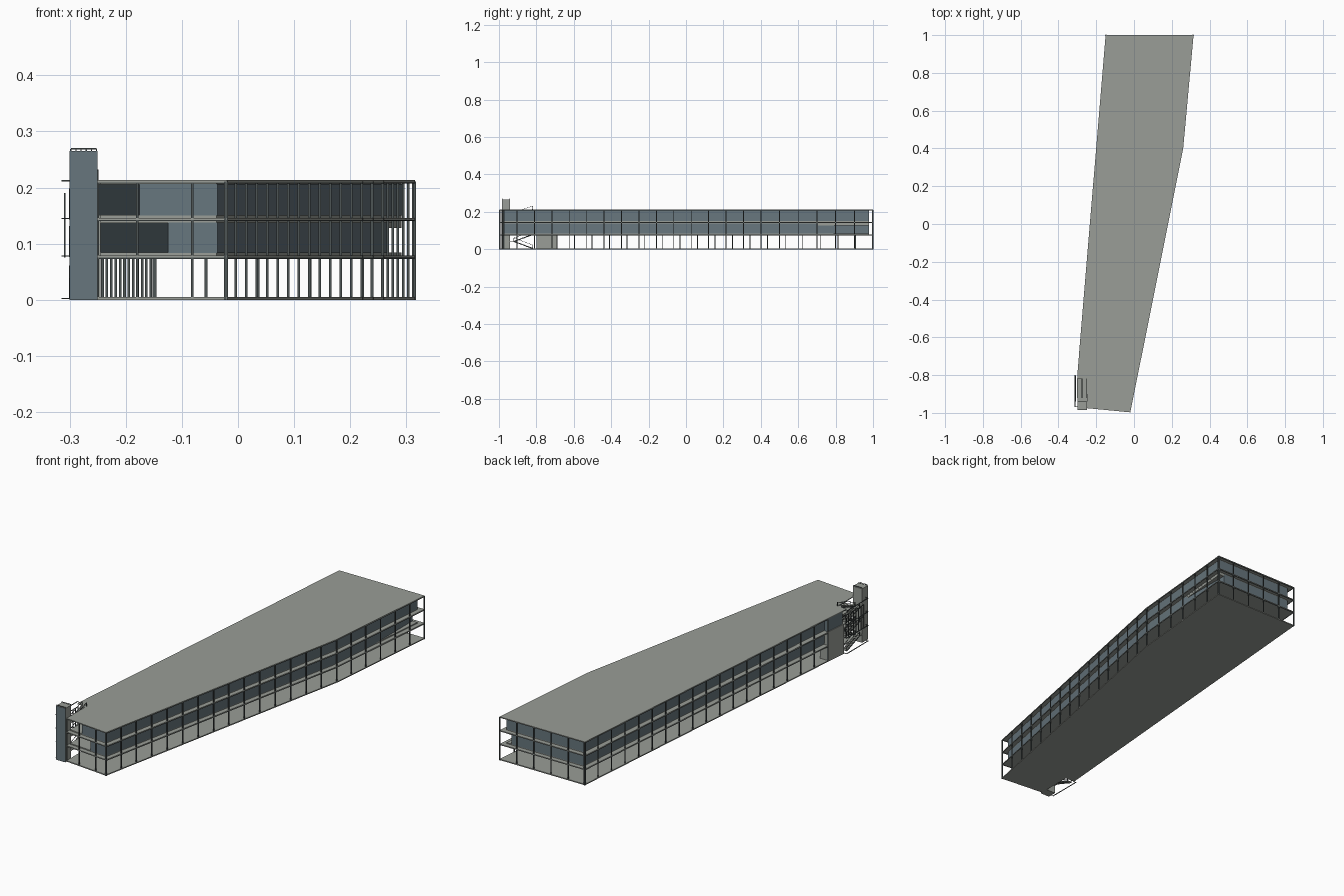
import bpy, bmesh
from mathutils import Vector, Matrix

cube = bpy.data.objects.get("Cube")
if cube:
    bpy.data.objects.remove(cube)


def material(name, r, g, b):
    m = bpy.data.materials.new(name)
    m.use_nodes = True
    m.diffuse_color = (r, g, b, 1)
    m.node_tree.nodes["Principled BSDF"].inputs["Base Color"].default_value = (r, g, b, 1)
    return m


CONCRETE = material("warm grey concrete", 0.32, 0.34, 0.31)
GLASS = material("blue grey glass", 0.135, 0.18, 0.205)
STEEL = material("dark steel", 0.075, 0.09, 0.09)


def finish(bm, name, *mats):
    bmesh.ops.recalc_face_normals(bm, faces=bm.faces)
    mesh = bpy.data.meshes.new(name)
    bm.to_mesh(mesh)
    bm.free()
    for m in mats:
        mesh.materials.append(m)
    ob = bpy.data.objects.new(name, mesh)
    bpy.context.collection.objects.link(ob)
    return ob


def add_box(bm, lo, hi):
    lo, hi = Vector(lo), Vector(hi)
    mat = Matrix.Translation((lo + hi) / 2) @ Matrix.Diagonal((*(hi - lo), 1))
    bmesh.ops.create_cube(bm, size=1, matrix=mat)


def add_bar(bm, a, b, width, height):
    """Box running from a to b, with vertical ends; a and b lie on its base."""
    a, b = Vector(a), Vector(b)
    d = b - a
    side = Vector((-d.y, d.x, 0)).normalized() * width / 2
    up = Vector((0, 0, height))
    ends = [[bm.verts.new(p) for p in (e - side, e + side, e + side + up, e - side + up)]
            for e in (a, b)]
    bm.faces.new(ends[0])
    bm.faces.new(ends[1])
    for i in range(4):
        j = (i + 1) % 4
        bm.faces.new((ends[0][i], ends[0][j], ends[1][j], ends[1][i]))


def add_prism(bm, outline, z0, z1):
    face = bm.faces.new([bm.verts.new((x, y, z0)) for x, y in outline])
    top = bmesh.ops.extrude_face_region(bm, geom=[face])["geom"]
    bmesh.ops.translate(bm, vec=(0, 0, z1 - z0),
                        verts=[v for v in top if isinstance(v, bmesh.types.BMVert)])


# Plan corners of the long tapering building
back_w, back_e, bend_e, front_e = (-0.15, 1), (0.315, 1), (0.26, 0.4), (-0.02, -0.997)
front_w, notch_in, notch_out = (-0.25, -0.975), (-0.25, -0.8), (-0.3, -0.8)
west_end = (-0.291, -0.69)
outline = [back_w, back_e, bend_e, front_e, front_w, notch_in, notch_out]

# Plan corners of the recessed glass line
in_bw, in_be, in_bend, in_fe = (-0.127, 0.978), (0.291, 0.978), (0.238, 0.403), (-0.038, -0.972)
in_w = (-0.268, -0.69)
step_e, step_b = (0.264, 0.69), (0.264, 0.978)
inner = [in_bw, in_be, in_bend, in_fe, (-0.245, -0.955), (-0.245, -0.8), (-0.275, -0.78)]

# Floor and roof slabs, with a thicker core behind the balconies
for name, z0, z1 in (("ground_slab", 0, 0.005), ("first_floor_slab", 0.075, 0.079),
                     ("second_floor_slab", 0.142, 0.146), ("roof_slab", 0.209, 0.213)):
    bm = bmesh.new()
    add_prism(bm, outline, z0, z1)
    finish(bm, name, CONCRETE)
for name, z0, z1 in (("first_floor_core", 0.0755, 0.084), ("second_floor_core", 0.137, 0.151),
                     ("roof_core", 0.205, 0.2125)):
    bm = bmesh.new()
    add_prism(bm, inner, z0, z1)
    finish(bm, name, CONCRETE)


def glass_wall(name, path, z0, z1):
    bm = bmesh.new()
    for a, b in zip(path, path[1:]):
        add_bar(bm, (*a, z0), (*b, z0), 0.003, z1 - z0)
    finish(bm, name, GLASS)


# Glazing, with a corner terrace cut out of the first floor
glass_wall("first_floor_glazing",
           [in_w, in_bw, step_b, step_e, in_bend, in_fe, (-0.125, -0.965)], 0.083, 0.138)
glass_wall("second_floor_glazing",
           [in_w, in_bw, in_be, in_bend, in_fe, (-0.175, -0.96)], 0.15, 0.206)
bm = bmesh.new()
add_prism(bm, [step_b, in_be, step_e], 0.128, 0.1425)
finish(bm, "terrace_soffit", CONCRETE)

# Perimeter columns
columns = bmesh.new()


def column_row(a, b, bays, inset=0.0025, half=0.0023):
    a, b = Vector(a), Vector(b)
    n = Vector((b.y - a.y, a.x - b.x)).normalized() * inset
    for i in range(bays + 1):
        p = a.lerp(b, i / bays) + n
        add_box(columns, (p.x - half, p.y - half, 0), (p.x + half, p.y + half, 0.211))


column_row(west_end, back_w, 18)
column_row(back_w, back_e, 5)
column_row(back_e, bend_e, 6)
column_row(bend_e, front_e, 15)
column_row(front_e, (-0.082, -0.99), 1)
column_row((-0.18, -0.981), front_w, 1)
finish(columns, "perimeter_columns", STEEL)

# Thin steel edge trims under each slab
bm = bmesh.new()
loop = [west_end, back_w, back_e, bend_e, front_e, front_w]
for z in (0.073, 0.14, 0.207):
    for a, b in zip(loop, loop[1:]):
        add_bar(bm, (*(Vector(a) * 0.997), z), (*(Vector(b) * 0.997), z), 0.002, 0.002)
finish(bm, "edge_trims", STEEL)

# Service core beside the stair
bm = bmesh.new()
add_prism(bm, [notch_out, (-0.245, -0.8), (-0.245, -0.69), west_end], 0.001, 0.1425)
finish(bm, "service_core", CONCRETE)
bm = bmesh.new()
add_prism(bm, [(-0.296, -0.795), (-0.25, -0.795), (-0.25, -0.69), (-0.287, -0.69)], 0.1465, 0.2095)
finish(bm, "upper_core", GLASS)

# Corner tower with a glazed front
bm = bmesh.new()
add_box(bm, (-0.3, -0.985, 0), (-0.25, -0.94, 0.265))
bmesh.ops.recalc_face_normals(bm, faces=bm.faces)
for f in bm.faces:
    f.material_index = int(f.normal.y < -0.5)
finish(bm, "corner_tower", CONCRETE, GLASS)

# Tower parapet rail
bm = bmesh.new()
for y in (-0.983, -0.942):
    add_bar(bm, (-0.298, y, 0.268), (-0.252, y, 0.268), 0.002, 0.002)
    for i in range(6):
        x = -0.298 + i * 0.0092
        add_box(bm, (x - 0.001, y - 0.001, 0.264), (x + 0.001, y + 0.001, 0.269))
finish(bm, "tower_rail", STEEL)

# Zigzag stair between the tower and the core
treads, rails = bmesh.new(), bmesh.new()
levels = (0.005, 0.079, 0.146, 0.213)
STEPS = 9
for z0, z1 in zip(levels, levels[1:]):
    mid = (z0 + z1) / 2
    for x0, x1, start, end, zs, ze in ((-0.3, -0.277, -0.82, -0.92, z0, mid),
                                       (-0.273, -0.25, -0.92, -0.82, mid, z1)):
        for i in range(STEPS):
            t = (i + 0.5) / STEPS
            y, z = start + (end - start) * t, zs + (ze - zs) * t
            add_box(treads, (x0, y - 0.007, z - 0.002), (x1, y + 0.007, z + 0.001))
        for x in (x0, x1):
            add_bar(rails, (x, start, zs - 0.003), (x, end, ze - 0.003), 0.002, 0.005)
            add_bar(rails, (x, start, zs + 0.017), (x, end, ze + 0.017), 0.002, 0.002)
            for y, z in ((start, zs), (end, ze)):
                add_box(rails, (x - 0.001, y - 0.001, z), (x + 0.001, y + 0.001, z + 0.019))
    add_box(treads, (-0.3, -0.94, mid - 0.003), (-0.25, -0.92, mid))
    add_box(treads, (-0.3, -0.82, z1 - 0.004), (-0.25, -0.8, z1))
finish(treads, "stair_treads", CONCRETE)
finish(rails, "stair_rails", STEEL)

# Slim outer ledges and screen posts on the stair side
bm = bmesh.new()
for z in (0.001, 0.077, 0.144, 0.211):
    add_box(bm, (-0.315, -0.97, z), (-0.311, -0.8, z + 0.002))
    for y in (-0.968, -0.802):
        add_box(bm, (-0.315, y - 0.001, z), (-0.298, y + 0.001, z + 0.002))
for i in range(8):
    y = -0.94 + i * 0.0195
    add_box(bm, (-0.31, y - 0.001, 0.075), (-0.307, y + 0.001, 0.19))
for z in (0.075, 0.13, 0.188):
    add_box(bm, (-0.31, -0.94, z), (-0.307, -0.802, z + 0.002))
finish(bm, "stair_screen", STEEL)
